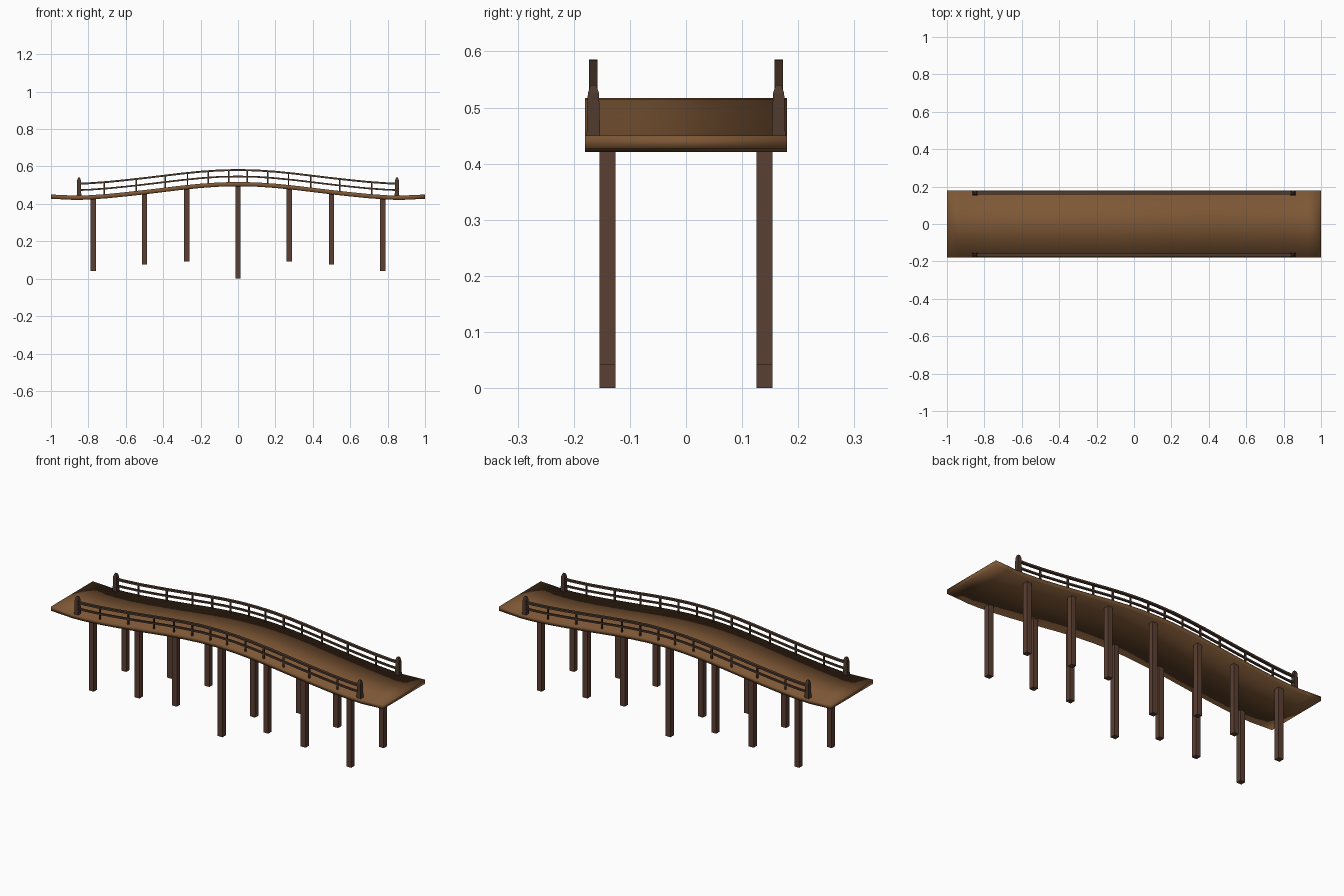
import bpy, bmesh, math

if "Cube" in bpy.data.objects:
    bpy.data.objects.remove(bpy.data.objects["Cube"])

def material(name, rgb):
    m = bpy.data.materials.new(name)
    m.diffuse_color = (*rgb, 1)
    m.use_nodes = True
    m.node_tree.nodes["Principled BSDF"].inputs["Base Color"].default_value = m.diffuse_color
    return m

DECK = material("warm_brown_wood", (0.205, 0.095, 0.036))
PILE = material("red_brown_wood", (0.105, 0.05, 0.032))
RAIL = material("dark_brown_wood", (0.075, 0.042, 0.027))

# height of the deck top along x: flat ends, slight dip, smooth arch
PTS = [(0, .517), (.1, .515), (.2, .508), (.3, .498), (.4, .486), (.5, .474),
       (.6, .463), (.7, .453), (.8, .446), (.87, .444), (.93, .447), (1, .45)]

def deck_z(x):
    x = min(abs(x), 1)
    for (a, za), (b, zb) in zip(PTS, PTS[1:]):
        if x <= b:
            return za + (zb - za) * (x - a) / (b - a)

XS = [-p[0] for p in reversed(PTS)] + [p[0] for p in PTS[1:]]

def finish(bm, name, mat, smooth=False):
    bmesh.ops.recalc_face_normals(bm, faces=bm.faces)
    me = bpy.data.meshes.new(name)
    bm.to_mesh(me)
    bm.free()
    me.materials.append(mat)
    for p in me.polygons:
        p.use_smooth = smooth
    ob = bpy.data.objects.new(name, me)
    bpy.context.collection.objects.link(ob)

def loft(name, rings, mat, smooth=False):
    # skin a list of four-cornered rings and cap both ends
    bm = bmesh.new()
    rs = [[bm.verts.new(v) for v in r] for r in rings]
    for a, b in zip(rs, rs[1:]):
        for i in range(4):
            j = (i + 1) % 4
            bm.faces.new((a[i], a[j], b[j], b[i]))
    bm.faces.new(rs[0])
    bm.faces.new(rs[-1])
    finish(bm, name, mat, smooth)

def strip(name, xs, y, half, lo, hi, mat, smooth=False):
    # bar that follows the arch
    loft(name, [[(x, y - half, deck_z(x) + lo), (x, y + half, deck_z(x) + lo),
                 (x, y + half, deck_z(x) + hi), (x, y - half, deck_z(x) + hi)]
                for x in xs], mat, smooth)

def column(name, x, y, levels, mat):
    # square column from (z, half width) levels
    loft(name, [[(x - h, y - h, z), (x + h, y - h, z), (x + h, y + h, z), (x - h, y + h, z)]
                for z, h in levels], mat)

# deck
strip("deck", XS, 0, .18, -.023, 0, DECK, True)

rail_xs = [-.85] + [x for x in XS if abs(x) < .85] + [.85]
for side, y in (("front", -1), ("back", 1)):
    # handrails
    strip(side + "_top_rail", rail_xs, y * .165, .0075, .059, .069, RAIL)
    strip(side + "_lower_rail", rail_xs, y * .165, .005, .025, .034, RAIL)
    for s in (-1, 1):
        # tapered end posts with pointed caps
        column(side + "_end_post", s * .85, y * .165,
               [(.435, .0125), (.525, .010), (.538, .006), (.540, .004)], RAIL)
        # small rail posts
        for x in (.05, .16, .27, .39, .545, .715):
            z = deck_z(x)
            column(side + "_rail_post", s * x, y * .165,
                   [(z - .01, .004), (z + .062, .004)], RAIL)
    # support piles
    for px, bottom in ((0, 0), (.275, .093), (.5, .077), (.775, .041)):
        for s in ((-1, 1) if px else (1,)):
            column(side + "_pile", s * px, y * .14,
                   [(bottom, .0145), (deck_z(px) - .012, .0145)], PILE)
